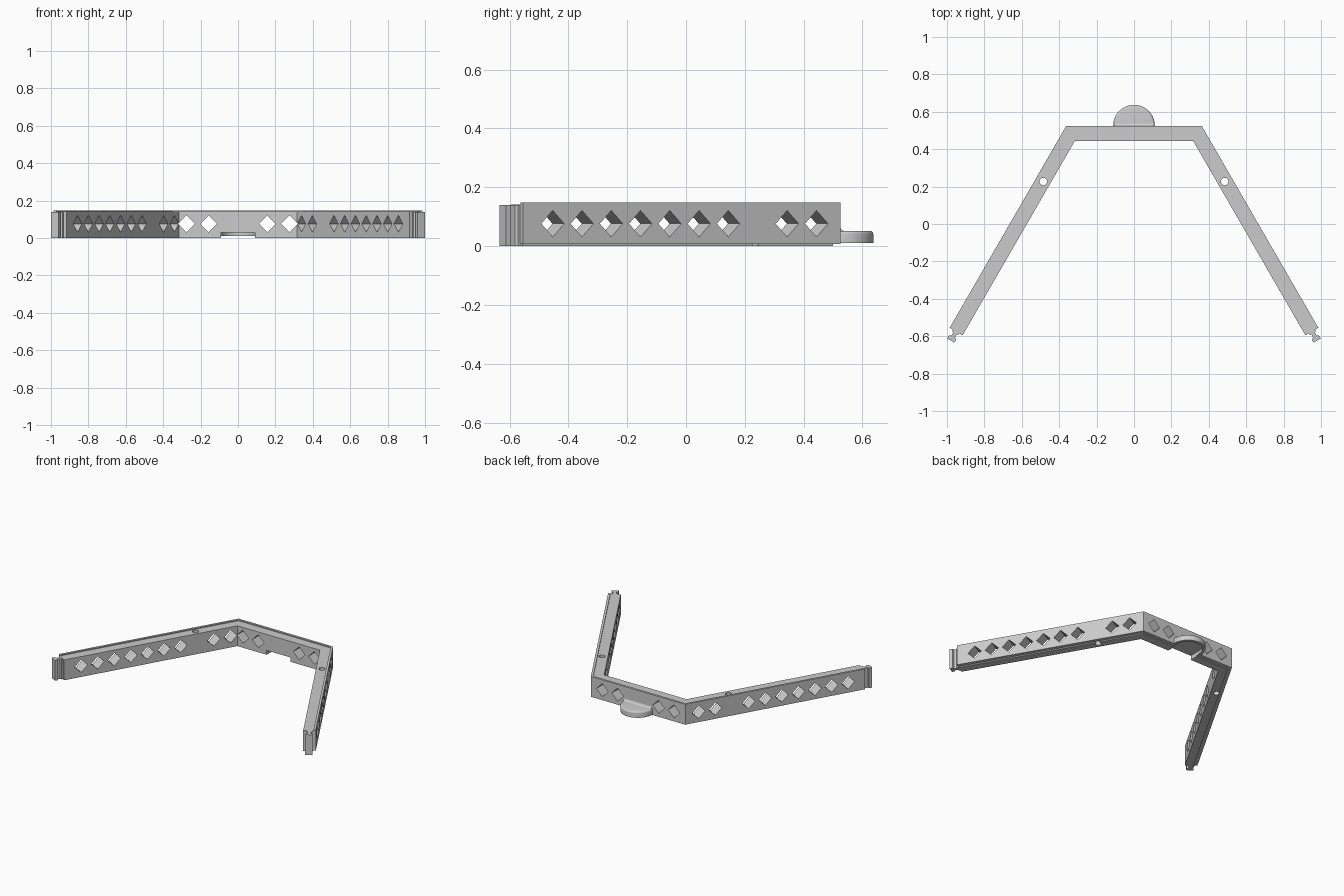
import bpy, bmesh, math
from mathutils import Vector

if "Cube" in bpy.data.objects:
    bpy.data.objects.remove(bpy.data.objects["Cube"])

grey = bpy.data.materials.new("plain grey")
grey.use_nodes = True
COL = (0.6, 0.6, 0.6, 1)
grey.diffuse_color = COL
grey.node_tree.nodes["Principled BSDF"].inputs["Base Color"].default_value = COL

S60, C60 = math.sin(math.pi / 3), 0.5
CORNER = Vector((0.362, 0.525))            # outer corner of the left arm
ALONG = Vector((C60, -S60))                # arm direction
OUT = Vector((S60, C60))                   # outward normal of the arm
LENGTH = 1.08 / S60
HOLE_Z = 0.076


def loft(name, rings):
    """Closed solid skinned through rings of equal point count."""
    bm = bmesh.new()
    vs = [[bm.verts.new(p) for p in ring] for ring in rings]
    n = len(rings[0])
    for a, b in zip(vs, vs[1:]):
        for i in range(n):
            j = (i + 1) % n
            bm.faces.new((a[i], a[j], b[j], b[i]))
    bm.faces.new(vs[0][::-1])
    bm.faces.new(vs[-1])
    bmesh.ops.recalc_face_normals(bm, faces=bm.faces)
    me = bpy.data.meshes.new(name)
    bm.to_mesh(me)
    bm.free()
    me.materials.append(grey)
    ob = bpy.data.objects.new(name, me)
    bpy.context.collection.objects.link(ob)
    return ob


def prism(name, outline, z0, z1):
    return loft(name, [[(x, y, z) for x, y in outline] for z in (z0, z1)])


def cut(ob, cutter):
    m = ob.modifiers.new("cut", 'BOOLEAN')
    m.operation, m.solver, m.object = 'DIFFERENCE', 'EXACT', cutter
    bpy.context.view_layer.objects.active = ob
    bpy.ops.object.modifier_apply(modifier=m.name)


def drop(ob):
    bpy.data.objects.remove(ob)


def smooth(ob):
    bpy.ops.object.select_all(action='DESELECT')
    ob.select_set(True)
    bpy.context.view_layer.objects.active = ob
    bpy.ops.object.shade_smooth_by_angle(angle=math.radians(35))


def arm_point(side, u, v):
    """u along the arm from the corner, v inward from the outer face."""
    p = CORNER + ALONG * u - OUT * v
    return side * p.x, p.y


# Frame: stepped section swept round two mitred corners
section = [(0, .007), (0, .148), (.015, .148), (.015, .141),
           (.08, .141), (.08, 0), (.025, 0), (.025, .007)]
miter = math.tan(math.pi / 6)


def station(side, end):
    if end:
        return [(*arm_point(side, LENGTH, v), z) for v, z in section]
    return [(side * (CORNER.x - v * miter), CORNER.y - v, z) for v, z in section]


frame = loft("frame", [station(-1, True), station(-1, False),
                       station(1, False), station(1, True)])


# Diamond holes
def diamond_cutter(center, along, out, r=0.045):
    rings = []
    for d in (0.006, -0.086):
        c = Vector((*(center + out * d), HOLE_Z))
        a, up = Vector((*along, 0)) * r, Vector((0, 0, r))
        rings.append([c + a, c + up, c - a, c - up])
    cutter = loft("diamond_cutter", rings)
    cut(frame, cutter)
    drop(cutter)


for x in (-.275, -.157, .157, .275):
    diamond_cutter(Vector((x, CORNER.y)), Vector((1, 0)), Vector((0, 1)))
arm_hole_y = [.444, .344] + [.144 - .0995 * i for i in range(7)]
for side in (-1, 1):
    for y in arm_hole_y:
        p = arm_point(side, (CORNER.y - y) / S60, 0)
        diamond_cutter(Vector(p), Vector((side * ALONG.x, ALONG.y)),
                       Vector((side * OUT.x, OUT.y)))
    # Vertical pin hole
    pin = prism("pin_cutter", [(side * .485 + .02 * math.cos(t * math.pi / 12),
                                .227 + .02 * math.sin(t * math.pi / 12))
                               for t in range(24)], -.05, .2)
    cut(frame, pin)
    drop(pin)

# End connectors: narrow neck with a wider head
neck_head = [(-.01, .02), (.008, .02), (.014, .029), (.032, .029), (.036, .017),
             (.056, .017), (.056, .062), (.036, .062), (.032, .05), (.014, .05),
             (.008, .06), (-.01, .06)]
for side, name in ((1, "left_connector"), (-1, "right_connector")):
    prism(name, [arm_point(side, LENGTH + u, v) for u, v in neck_head], 0, .14)


# Rounded finger tab on the back
def half_disc(r, base_y, n=40):
    arc = [(r * math.cos(math.pi * i / n), .526 + r * math.sin(math.pi * i / n))
           for i in range(n + 1)]
    return arc + [(-r, base_y), (r, base_y)]


tab_profile = [(.111, .01), (.111, .04)] + [
    (.099 + .012 * math.cos(a), .04 + .012 * math.sin(a))
    for a in (math.pi / 8, math.pi / 4, 3 * math.pi / 8, math.pi / 2)]
tab = loft("finger_tab", [[(x, y, z) for x, y in half_disc(r, .515)]
                          for r, z in tab_profile])

# Hollow under the tab, open through the wall
hollow = prism("hollow_cutter", half_disc(.092, .43), -.03, .03)
cut(frame, hollow)
cut(tab, hollow)
drop(hollow)

# Small concave fillet between tab and wall
fillet = [(.52, .048), (.539, .051)] + [
    (.539 - .014 * math.sin(a), .066 - .014 * math.cos(a))
    for a in (math.pi / 8, math.pi / 4, 3 * math.pi / 8, math.pi / 2)] + [(.52, .066)]
blend = loft("tab_fillet", [[(x, y, z) for y, z in fillet] for x in (-.106, .106)])

for ob in (frame, tab, blend):
    smooth(ob)
